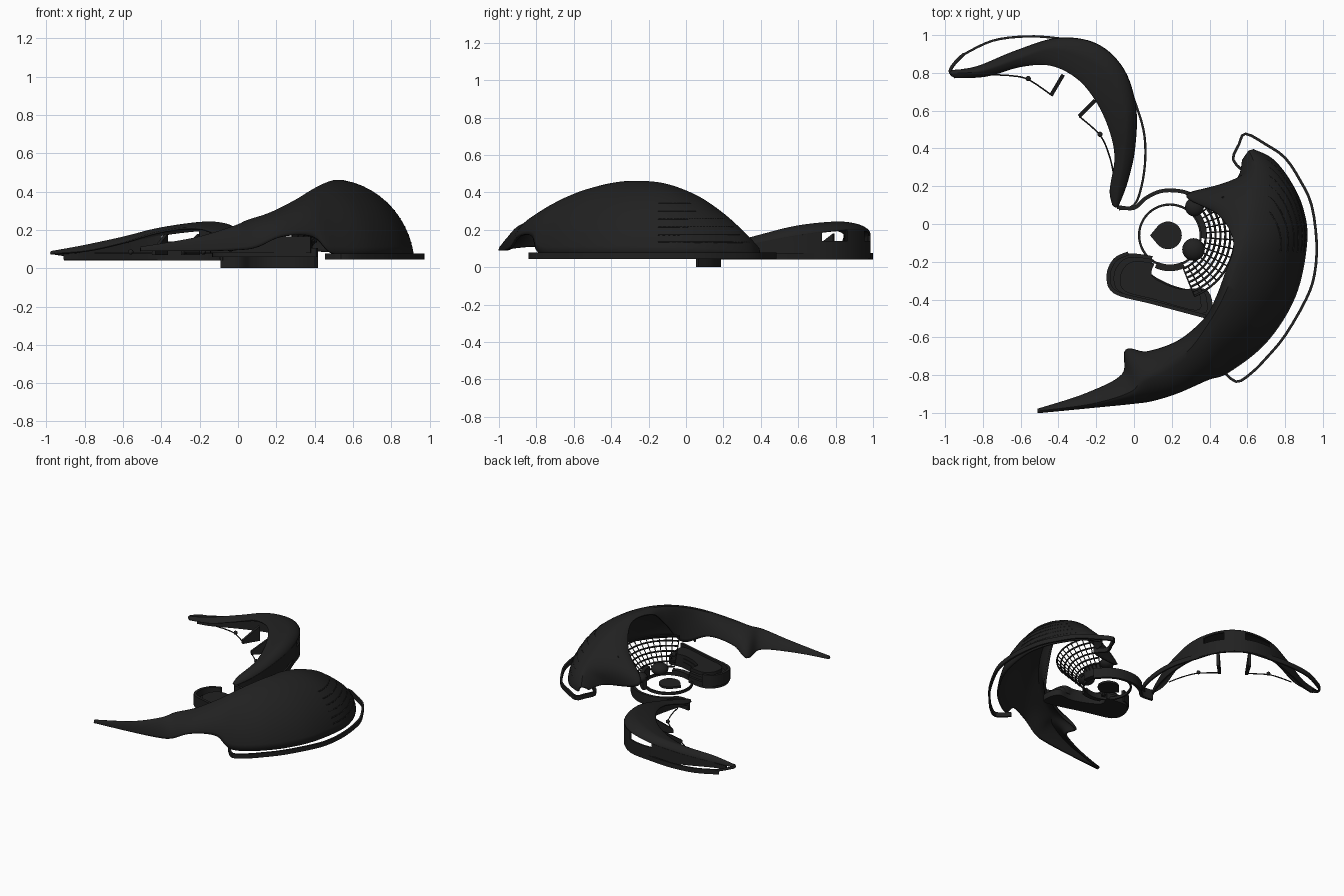
import bpy, bmesh, math
from mathutils import Vector

cube = bpy.data.objects.get("Cube")
if cube:
    bpy.data.objects.remove(cube)

charcoal = bpy.data.materials.new("charcoal")
charcoal.use_nodes = True
COL = (0.015, 0.015, 0.015, 1)
charcoal.diffuse_color = COL
charcoal.node_tree.nodes["Principled BSDF"].inputs["Base Color"].default_value = COL


def finish(name, bm):
    bmesh.ops.recalc_face_normals(bm, faces=bm.faces)
    me = bpy.data.meshes.new(name)
    bm.to_mesh(me)
    bm.free()
    me.materials.append(charcoal)
    ob = bpy.data.objects.new(name, me)
    bpy.context.collection.objects.link(ob)
    bpy.ops.object.select_all(action='DESELECT')
    bpy.context.view_layer.objects.active = ob
    ob.select_set(True)
    bpy.ops.object.shade_smooth_by_angle(angle=math.radians(40))
    return ob


def spline(pts, u):
    """Smooth curve through points, u counted in points"""
    i = min(int(u), len(pts) - 2)
    t = u - i
    p = [Vector(pts[max(0, min(len(pts) - 1, i + k))]) for k in (-1, 0, 1, 2)]
    return 0.5 * (2 * p[1] + (p[2] - p[0]) * t + (2 * p[0] - 5 * p[1] + 4 * p[2] - p[3]) * t * t
                  + (3 * p[1] - p[0] - 3 * p[2] + p[3]) * t ** 3)


def smooth_path(pts, n=6, a=0, b=None):
    b = len(pts) - 1 if b is None else b
    steps = max(1, round((b - a) * n))
    return [spline(pts, a + (b - a) * k / steps) for k in range(steps + 1)]


def arch(low, high, s, bulge=0.78):
    """Point at s (0..1) on a rise from low to high, between straight and round"""
    ang = s * math.pi / 2
    p = high + (low - high) * math.cos(ang)
    p.z = low.z + (high.z - low.z) * math.sin(ang)
    return low.lerp(high, s).lerp(p, bulge)


def shell(name, outer, ridge, inner, thick, n=8, m=12):
    """Curved roof lofted from outer edge over a ridge to inner edge"""
    bm = bmesh.new()
    rows = []
    for o, r, i in zip(*(smooth_path(c, n) for c in (outer, ridge, inner))):
        row = [arch(o, r, k / m) for k in range(m + 1)]
        row += [arch(i, r, k / m, 0.45) for k in range(m - 1, -1, -1)]
        rows.append([bm.verts.new(p) for p in row])
    for a, b in zip(rows, rows[1:]):
        for k in range(len(a) - 1):
            bm.faces.new((a[k], a[k + 1], b[k + 1], b[k]))
    mod = finish(name, bm).modifiers.new("thickness", 'SOLIDIFY')
    mod.thickness = thick
    mod.offset = 0


def ribbon(name, path, width, z0, z1):
    """Upright band along a path; z1 may be a list of heights"""
    path = [Vector(p[:2]) for p in path]
    tops = z1 if isinstance(z1, list) else [z1] * len(path)
    bm = bmesh.new()
    rows = []
    for k, p in enumerate(path):
        d = (path[min(k + 1, len(path) - 1)] - path[max(k - 1, 0)]).normalized()
        s = Vector((-d.y, d.x)) * width / 2
        a, b = p + s, p - s
        rows.append([bm.verts.new(v) for v in
                     ((*a, z0), (*b, z0), (*b, tops[k]), (*a, tops[k]))])
    for a, b in zip(rows, rows[1:]):
        for k in range(4):
            bm.faces.new((a[k], a[(k + 1) % 4], b[(k + 1) % 4], b[k]))
    bm.faces.new(rows[0])
    bm.faces.new(rows[-1])
    finish(name, bm)


def slab(name, pts, z0, z1):
    bm = bmesh.new()
    f = bm.faces.new([bm.verts.new((p[0], p[1], z0)) for p in pts])
    top = bmesh.ops.extrude_face_region(bm, geom=[f], use_keep_orig=True)
    bmesh.ops.translate(bm, vec=(0, 0, z1 - z0),
                        verts=[v for v in top["geom"] if isinstance(v, bmesh.types.BMVert)])
    finish(name, bm)


def rods(name, paths, radius):
    cu = bpy.data.curves.new(name, 'CURVE')
    cu.dimensions = '3D'
    cu.bevel_depth = radius
    cu.bevel_resolution = 1
    cu.materials.append(charcoal)
    for path in paths:
        sp = cu.splines.new('POLY')
        sp.points.add(len(path) - 1)
        for pt, p in zip(sp.points, path):
            pt.co = (*p, 1)
    bpy.context.collection.objects.link(bpy.data.objects.new(name, cu))


def ball(name, loc, r, squash=1):
    bm = bmesh.new()
    bmesh.ops.create_uvsphere(bm, u_segments=20, v_segments=12, radius=r)
    bmesh.ops.scale(bm, vec=(1, 1, squash), verts=bm.verts)
    bmesh.ops.translate(bm, vec=loc, verts=bm.verts)
    finish(name, bm)


CX, CY = 0.19, -0.06


def arc(r, a0, a1, n=24, z=0):
    angs = [math.radians(a0 + (a1 - a0) * k / n) for k in range(n + 1)]
    return [(CX + r * math.cos(a), CY + r * math.sin(a), z) for a in angs]


# Main hall: sweeping roof with a pointed wing
outer = [(-.51, -.995, .09), (-.2, -.965, .09), (0, -.945, .095), (.1, -.93, .11), (.23, -.89, .165),
         (.39, -.82, .165), (.5, -.78, .075), (.7, -.62, .065), (.85, -.38, .065), (.91, -.1, .065),
         (.89, .08, .065), (.82, .23, .065), (.73, .34, .065), (.63, .39, .065)]
ridge = [(-.51, -.99, .105), (-.22, -.95, .155), (-.02, -.89, .215), (.05, -.82, .245),
         (.17, -.76, .285), (.3, -.66, .35), (.39, -.54, .405), (.46, -.42, .44), (.52, -.28, .455),
         (.58, -.11, .44), (.61, .06, .375), (.63, .2, .28), (.64, .31, .18), (.61, .385, .1)]
inner = [(-.51, -.985, .09), (-.25, -.9, .105), (-.06, -.8, .11), (-.04, -.67, .09), (.07, -.68, .15),
         (.24, -.62, .2), (.38, -.5, .17), (.44, -.39, .32), (.48, -.28, .43), (.53, -.1, .42),
         (.45, .05, .29), (.28, .15, .12), (.53, .22, .08), (.58, .34, .07)]
shell("main_roof", outer, ridge, inner, 0.014)

# Horizontal louvers following the main roof
louvers = []
for j in range(6):
    z = 0.13 + 0.042 * j
    line = []
    for k in range(25):
        u = 8.8 + (3.4 - 0.42 * j) * k / 24
        o, r = spline(outer, u), spline(ridge, u)
        if z < r.z - 0.01:
            line.append(min((arch(o, r, s / 999) for s in range(999)), key=lambda p: abs(p.z - z)))
    louvers.append([p + Vector((.004, 0, .002)) for p in line])
rods("roof_louvers", louvers, 0.005)

# Edge band on the ground around the main hall
ribbon("main_edge_band", smooth_path(
    [(.59, .27), (.525, .34), (.555, .42), (.59, .478), (.7, .42), (.8, .35), (.88, .23), (.94, .1),
     (.967, -.1), (.955, -.27), (.91, -.4), (.8, -.59), (.7, -.71), (.62, -.79), (.54, -.835),
     (.46, -.765)], 3), 0.014, 0.045, 0.078)

# Low side wing with stepped terraces
plan = [(.1, -.17), (-.03, -.155), (-.1, -.19), (-.135, -.27), (-.1, -.36), (.1, -.415),
        (.38, -.49), (.415, -.42), (.38, -.345), (.28, -.345), (.17, -.31), (.08, -.25)]
loop = smooth_path(plan + plan[:1], 4)[:-1]
slab("terrace_base", loop, 0.06, 0.105)
center = Vector((.14, -.345))
for j, s in enumerate((.9, .78)):
    slab("terrace_step", [center + (Vector(p[:2]) - center) * s for p in loop],
         0.1, 0.13 + .025 * j)
ribbon("terrace_parapet", smooth_path(plan[1:7], 5), 0.02, 0.08, 0.165)


# Bowl of seating: tier rails and radial ribs
def bowl_z(r):
    return 0.1 + (r - .18) * 1.05


radii = [.19 + .026 * k for k in range(7)]
tiers = [arc(r, -68, 36, 24, bowl_z(r)) for r in radii]
ribs = [[(CX + r * math.cos(a), CY + r * math.sin(a), bowl_z(r)) for r in radii]
        for a in (math.radians(-68 + 8 * k) for k in range(14))]
rods("seating_tiers", tiers, 0.006)
rods("seating_ribs", ribs, 0.0035)

# Round stage with pointed centre
ribbon("stage_ring", arc(.163, 0, 360, 48), 0.012, 0.06, 0.08)
slab("stage_centre", [(.085, CY)] + [(p[0] - .01, p[1]) for p in arc(.073, -140, 140, 28)],
     0.065, 0.08)
ribbon("stage_back_wall", arc(.18, -5, 62), 0.03, 0.06, 0.15)
ribbon("stage_front_step", arc(.172, -115, -65), 0.035, 0.06, 0.1)
ball("stage_dome", (.315, -.135, .12), 0.06, 0.7)
ball("stage_canopy", (.32, .09, .14), 0.05, 0.7)

# Curved wall that links the two buildings
ribbon("link_wall", smooth_path([(-.09, .09), (0, .085), (.06, .135), (.13, .17), (.2, .178),
                                (.28, .165), (.35, .125), (.41, .06)]), 0.02, 0, 0.075)

# Crescent pavilion roof
p_outer = [(-.965, .81, .075), (-.83, .83, .08), (-.62, .915, .12), (-.4, .98, .17), (-.2, .95, .195),
           (-.06, .82, .195), (.005, .62, .17), (0, .4, .13), (-.04, .22, .09), (-.09, .09, .07)]
p_ridge = [(-.975, .8, .085), (-.81, .81, .115), (-.6, .88, .16), (-.42, .93, .205),
           (-.22, .87, .235), (-.11, .76, .237), (-.04, .58, .215), (-.05, .38, .165),
           (-.08, .2, .115), (-.1, .09, .08)]
p_inner = [(-.95, .775, .075), (-.78, .785, .09), (-.6, .835, .13), (-.44, .84, .18), (-.3, .77, .205),
           (-.2, .65, .205), (-.13, .5, .18), (-.1, .35, .14), (-.125, .18, .09), (-.11, .1, .07)]
shell("pavilion_roof", p_outer, p_ridge, p_inner, 0.01)

# Pavilion outer wall: low sill all round, full height beside the two windows
sill = smooth_path(p_outer, 8, 0.5)
ribbon("pavilion_sill", sill, 0.012, 0.045, [min(p.z, .14) for p in sill])
for a, b in ((1, 3), (4, 4.75), (5.5, 8)):
    wall = smooth_path(p_outer, 8, a, b)
    ribbon("pavilion_wall", wall, 0.012, 0.05, [p.z + .003 for p in wall])
for a, b in (((-.44, .68), (-.375, .79)), ((-.29, .57), (-.205, .655))):
    ribbon("pavilion_leg", [a, b], 0.02, 0.07, [0.095, 0.18])

# Edge band around the pavilion, rising to a thin rim at the tip
ribbon("pavilion_edge_band",
       smooth_path([(-.905, .896), (-.75, .97), (-.57, .993), (-.4, .983), (-.2, .95), (-.06, .82),
                    (0, .66), (.05, .5), (.06, .35), (.04, .2), (0, .1), (-.08, .078)], 4),
       0.012, 0.04, 0.075)
rods("pavilion_tip_rim", [smooth_path([(-.955, .785, .08), (-.973, .81, .08), (-.95, .85, .078),
                                       (-.9, .9, .07)], 5)], 0.009)

# Thin inner rails with lamps
rails = [[(-.75, .79, .08), (-.65, .785, .08), (-.56, .765, .08), (-.44, .685, .08)],
         [(-.29, .57, .08), (-.18, .47, .08), (-.13, .36, .08), (-.105, .25, .08)]]
rods("inner_rails", [smooth_path(r, 6) for r in rails], 0.004)
for loc in ((-.56, .77, .085), (-.18, .475, .085)):
    ball("rail_lamp", loc, 0.014)
